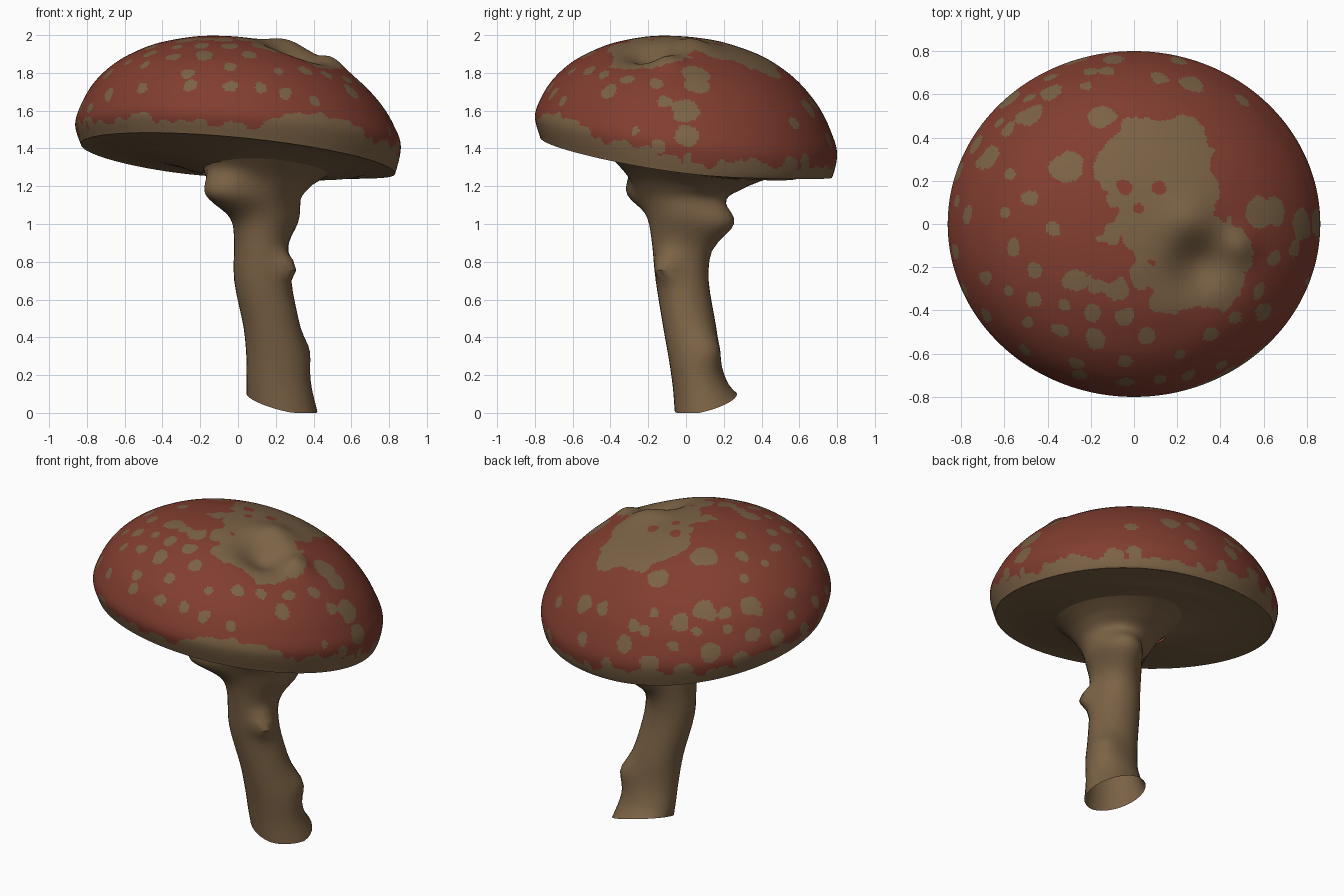
import bpy, bmesh, math
from mathutils import Vector, noise


def material(name, rgb):
    m = bpy.data.materials.new(name)
    m.diffuse_color = (*rgb, 1)
    return m


RED = material("brick red", (0.222, 0.047, 0.029))
TAN = material("earthy tan", (0.198, 0.122, 0.060))


def spline(pts, n):
    """Catmull-Rom samples through tuples of any length."""
    out = []
    for i in range(len(pts) - 1):
        p0, p1, p2, p3 = (pts[max(0, min(len(pts) - 1, i + k))] for k in (-1, 0, 1, 2))
        for s in range(n):
            t = s / n
            out.append(tuple(0.5 * (2 * b + (c - a) * t + (2 * a - 5 * b + 4 * c - d) * t * t
                                    + (3 * b - a - 3 * c + d) * t ** 3)
                             for a, b, c, d in zip(p0, p1, p2, p3)))
    return out + [pts[-1]]


def loft(name, rings, mats, paint=None, angle=50):
    bm = bmesh.new()
    vs = [[bm.verts.new(p) for p in ring] for ring in rings]
    n = len(vs[0])
    for a, b in zip(vs, vs[1:]):
        for j in range(n):
            k = (j + 1) % n
            f = bm.faces.new((a[j], b[j], b[k], a[k]))
            if paint:
                f.material_index = paint(f.calc_center_median())
    me = bpy.data.meshes.new(name)
    bm.to_mesh(me)
    bm.free()
    for m in mats:
        me.materials.append(m)
    ob = bpy.data.objects.new(name, me)
    bpy.context.collection.objects.link(ob)
    bpy.ops.object.select_all(action='DESELECT')
    ob.select_set(True)
    bpy.context.view_layer.objects.active = ob
    bpy.ops.object.shade_smooth_by_angle(angle=math.radians(angle))
    return ob


# ---- cap: tilted rings of (relative radius, height, x slope, y slope)
RX, RY = 0.862, 0.8


def bell(x, y, cx, cy, w):
    return math.exp(-((x - cx) ** 2 + (y - cy) ** 2) / (w * w))


def soft_floor(z, low):
    return low + 0.02 * math.log1p(math.exp((z - low) / 0.02))


def cap_point(r, z, sx, sy, a, dent):
    x, y = RX * r * math.cos(a), RY * r * math.sin(a)
    z = soft_floor(z + sx * x + sy * y, 1.235 if r > .8 or dent else 1.2)
    if dent:  # sunken hollow with a raised lip behind it
        z += -0.085 * bell(x, y, 0.3, -0.19, 0.13)
        z += 0.04 * bell(x, y, 0.27, 0.02, 0.12) + 0.035 * bell(x, y, 0.5, -0.1, 0.08)
    return Vector((x, y, z))


def cap_rings(profile, n, segs, dent):
    return [[cap_point(*p, math.tau * j / segs, dent) for j in range(segs)]
            for p in spline(profile, n)]


TOP = [(0.001, 1.987, -.08, -.08), (0.15, 1.982, -.08, -.08), (0.3, 1.965, -.08, -.08),
       (0.5, 1.918, -.08, -.08), (0.65, 1.857, -.08, -.085), (0.77, 1.787, -.08, -.095),
       (0.88, 1.69, -.08, -.105), (0.955, 1.585, -.075, -.115), (1.0, 1.47, -.07, -.125),
       (0.965, 1.343, -.096, -.15)]
N, SEGS = 14, 360
top_rings = cap_rings(TOP, N, SEGS, True)

# painted spots: (x, y, radius)
SPOTS = [(-.5, .49, .065), (-.38, .62, .05), (-.14, .49, .06), (-.31, .25, .08), (-.21, .65, .035),
         (-.12, .71, .04), (.28, .65, .06), (.1, .68, .04), (-.68, .31, .06), (-.59, .44, .04),
         (-.58, .23, .03), (-.49, .12, .04), (-.36, -.02, .035), (-.56, -.12, .04), (-.46, -.21, .04),
         (-.6, .05, .03), (-.77, .02, .04), (-.69, -.24, .035), (-.58, -.32, .03), (-.46, -.36, .035),
         (-.33, -.37, .03), (-.49, -.46, .035), (-.35, -.49, .035), (-.19, -.52, .05), (-.27, -.26, .055),
         (-.19, -.41, .04), (-.05, -.43, .04), (.07, -.51, .04), (-.05, -.63, .035), (-.28, -.63, .035),
         (.21, -.6, .035), (.35, -.52, .04), (.46, -.44, .035), (.6, -.4, .045), (.59, -.3, .035),
         (.58, .06, .075), (.65, .06, .06), (.77, -.01, .07), (.65, -.16, .04), (.74, -.1, .04),
         (-.5, -.59, .035), (-.25, -.7, .035), (-.03, -.725, .035), (.13, -.72, .035),
         (.25, -.7, .035), (.39, -.66, .035), (.5, .57, .035)]
# spots on the steep flank: (angle in degrees, position along profile, radius)
FLANK = [(76, 7.3, .04), (90, 8.2, .045), (97, 7.1, .05), (108, 7.9, .055), (118, 7.1, .035),
         (122, 8.3, .05), (133, 7.5, .06), (146, 8.2, .05), (151, 7.2, .04), (162, 7.8, .05),
         (172, 7.1, .035), (178, 8.1, .04), (190, 7.3, .04), (203, 7.6, .035), (214, 7.0, .035),
         (0, 7.6, .06), (340, 7.7, .035), (350, 8.2, .04), (45, 8.4, .05), (52, 8.2, .04),
         (105, 6.4, .03), (128, 6.5, .035), (141, 6.6, .035), (156, 6.3, .03), (112, 8.5, .04),
         (138, 8.6, .04), (166, 8.5, .04)]
# large bare patch on the crown
PATCH = [(.0, .24, .18), (.2, .34, .17), (.05, .37, .13), (.2, .14, .19), (.09, 0, .17),
         (.3, -.14, .19), (.2, -.3, .13), (.38, -.29, .12), (.44, -.12, .11), (-.06, -.29, .05),
         (-.17, -.28, .05), (.05, -.25, .08), (-.1, -.05, .05)]

upper = [v for ring in top_rings[1:8 * N:2] for v in ring[::3]]
spots = [(min(upper, key=lambda v: (v.x - x) ** 2 + (v.y - y) ** 2), r) for x, y, r in SPOTS]
spots += [(top_rings[int(t * N)][d * SEGS // 360], r) for d, t, r in FLANK]


def paint_cap(c):
    a = math.atan2(c.y / RY, c.x / RX)
    edge = soft_floor(1.343 - .08 * math.cos(a) - .115 * math.sin(a), 1.235)
    front_right = max(0, math.cos(a - math.radians(308))) ** 8
    fringe = .07 + .08 * front_right + .06 * noise.noise(c * 6) + .04 * noise.noise(c * 15)
    if c.z < edge + fringe:
        return 1
    wob = .022 * noise.noise(c * 13)
    rag = 1.6 * wob + .03 * noise.noise(c * 7) + .02 * noise.noise(c * 24)
    if any(math.hypot(c.x - x, c.y - y) < r + rag for x, y, r in PATCH):
        # a few red islands left inside the patch
        return int(not any(math.hypot(c.x - x, c.y - y) < .03 + wob
                           for x, y in ((-.05, .17), (.11, .17), (.02, .07))))
    return int(any((c - p).length < r + wob for p, r in spots))


loft("cap_top", top_rings, [RED, TAN], paint_cap, angle=60)

# ---- underside of the cap, sinking like a trumpet towards the stem
UNDER = [(0.965, 1.343, -.096, -.15), (0.85, 1.342, -.1, -.15), (0.65, 1.325, -.1, -.14),
         (0.45, 1.297, -.1, -.13), (0.32, 1.27, -.1, -.12), (0.22, 1.25, -.1, -.12)]
loft("cap_underside", cap_rings(UNDER, 4, 60, False), [TAN])

# ---- stem, open below: (z, x min, x max, y min, y max, z per x, z per y), top to bottom
STEM = [(1.30, -.26, .48, -.4, .44, -.1, -.13), (1.25, -.18, .42, -.33, .37, -.08, -.09),
        (1.2, -.12, .37, -.28, .3, -.04, -.05), (1.13, -.08, .31, -.24, .2, 0, 0),
        (1.03, -.03, .28, -.2, .14, 0, 0), (.9, -.02, .26, -.18, .13, 0, 0),
        (.7, -.02, .28, -.16, .12, 0, 0), (.45, .03, .33, -.12, .16, 0, 0),
        (.28, .045, .37, -.09, .18, 0, 0), (.15, .045, .39, -.07, .22, -.1, .08),
        (.055, .045, .42, -.06, .27, -.25, .26)]
# lumps pushed outwards: (x, y, z, width, push)
LUMPS = [(-.07, -.19, 1.16, .12, .17), (.2, .15, 1.0, .1, .15), (.24, -.1, .77, .06, .07),
         (.34, .14, .34, .09, .05), (.28, .02, 1.05, .12, .04)]


def stem_ring(z, x0, x1, y0, y1, sx, sy, segs=32):
    cx, cy = (x0 + x1) / 2, (y0 + y1) / 2
    ring = []
    for j in range(segs):
        a = math.tau * j / segs
        d = Vector(((x1 - x0) / 2 * math.cos(a), (y1 - y0) / 2 * math.sin(a), 0))
        p = Vector((cx, cy, z)) + d
        p.z = max(0, z + sx * d.x + sy * d.y)
        push = sum(s * math.exp(-(p - Vector((x, y, h))).length_squared / (w * w))
                   for x, y, h, w, s in LUMPS)
        ring.append(p + d.normalized() * push)
    return ring


loft("stem", [stem_ring(*p) for p in spline(STEM, 4)], [TAN])
